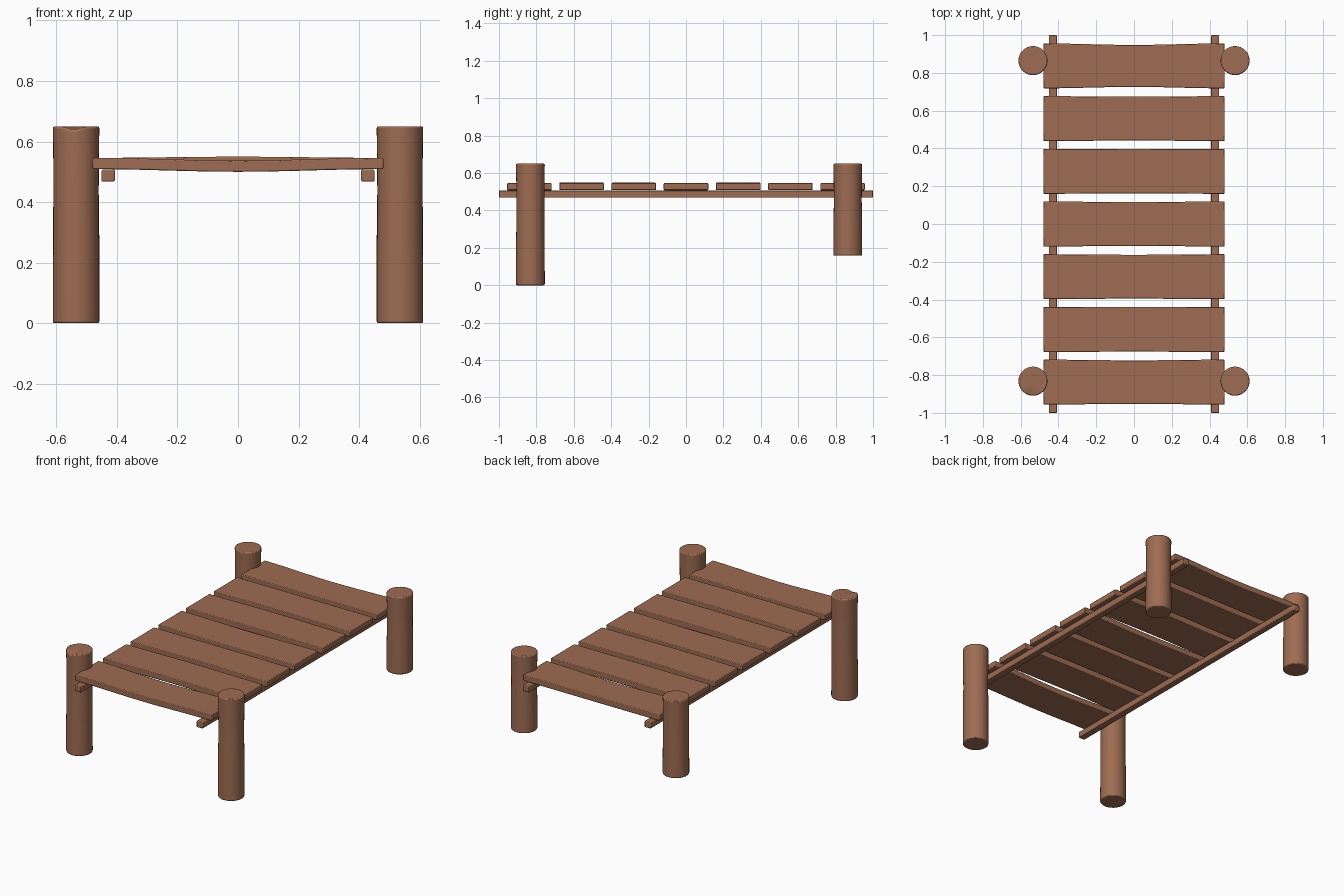
import bpy, bmesh, math
from mathutils import Vector

if "Cube" in bpy.data.objects:
    bpy.data.objects.remove(bpy.data.objects["Cube"])

wood = bpy.data.materials.new("brown wood")
wood.diffuse_color = (0.34, 0.15, 0.085, 1)
wood.use_nodes = True
wood.node_tree.nodes["Principled BSDF"].inputs["Base Color"].default_value = wood.diffuse_color


def finish(bm, name, bevel, angle=35):
    bmesh.ops.recalc_face_normals(bm, faces=bm.faces)
    me = bpy.data.meshes.new(name)
    bm.to_mesh(me)
    bm.free()
    me.materials.append(wood)
    ob = bpy.data.objects.new(name, me)
    bpy.context.collection.objects.link(ob)
    mod = ob.modifiers.new("soft edges", 'BEVEL')
    mod.width, mod.segments, mod.limit_method = bevel, 2, 'ANGLE'
    mod.angle_limit = math.radians(40)
    bpy.context.view_layer.objects.active = ob
    ob.select_set(True)
    bpy.ops.object.shade_smooth_by_angle(angle=math.radians(angle))
    ob.select_set(False)
    return ob


def box(name, lo, hi, bevel, cuts=0, warp=None):
    """Box split along x, with an optional warp of its points."""
    bm = bmesh.new()
    bmesh.ops.create_cube(bm, size=1)
    lo, hi = Vector(lo), Vector(hi)
    if cuts:
        edges = [e for e in bm.edges
                 if abs(e.verts[0].co.x - e.verts[1].co.x) > 0.5]
        bmesh.ops.subdivide_edges(bm, edges=edges, cuts=cuts)
    for v in bm.verts:
        p = Vector([lo[i] + (v.co[i] + 0.5) * (hi[i] - lo[i]) for i in range(3)])
        v.co = warp(p, v.co) if warp else p
    finish(bm, name, bevel)


def post(name, x, y, z0, z1, notch=False):
    """Round log, slightly waisted, from stacked rings."""
    bm = bmesh.new()
    n, rings = 32, []
    for t, r in ((0, .077), (.3, .0765), (.6, .0745), (.85, .0755), (1, .077)):
        ring = []
        for i in range(n):
            a = 2 * math.pi * i / n
            z = z0 + t * (z1 - z0)
            if notch and t == 1:      # chipped rim facing the front
                d = (a - 1.47 * math.pi) / 0.4
                z -= 0.013 * math.exp(-d * d)
            ring.append(bm.verts.new((x + r * math.cos(a), y + r * math.sin(a), z)))
        rings.append(ring)
    for a, b in zip(rings, rings[1:]):
        for i in range(n):
            j = (i + 1) % n
            bm.faces.new((a[i], a[j], b[j], b[i]))
    bm.faces.new(rings[0][::-1])
    if notch:
        c = bm.verts.new((x, y, z1))
        for i in range(n):
            bm.faces.new((rings[-1][i], rings[-1][(i + 1) % n], c))
    else:
        bm.faces.new(rings[-1])
    finish(bm, name, 0.006)


# Four posts: long at the front, short at the back; two side rails
for side, s in (("left", -1), ("right", 1)):
    post("front_post_" + side, s * 0.535, -0.832, 0.0, 0.65, notch=s < 0)
    post("back_post_" + side, s * 0.535, 0.865, 0.158, 0.65)
    box("rail_" + side, (s * 0.429 - 0.022, -1, 0.468),
        (s * 0.429 + 0.022, 1, 0.507), 0.004)

# Seven deck planks, each bowed a little differently
sags = [-0.009, 0.004, 0.003, -0.004, 0.004, 0.002, -0.005]
pinches = [0.004, 0.001, 0.003, 0.003, 0.001, 0.003, 0.008]
for k in range(7):
    def warp(p, u, sag=sags[k], pinch=pinches[k]):
        bow = math.cos(u.x * math.pi) ** 2
        p.z += sag * bow
        p.y -= math.copysign(pinch * bow, u.y)
        return p
    yc = (k - 3) * 0.279
    box("plank_%d" % (k + 1), (-0.48, yc - 0.119, 0.509),
        (0.48, yc + 0.119, 0.546), 0.004, 9, warp)
